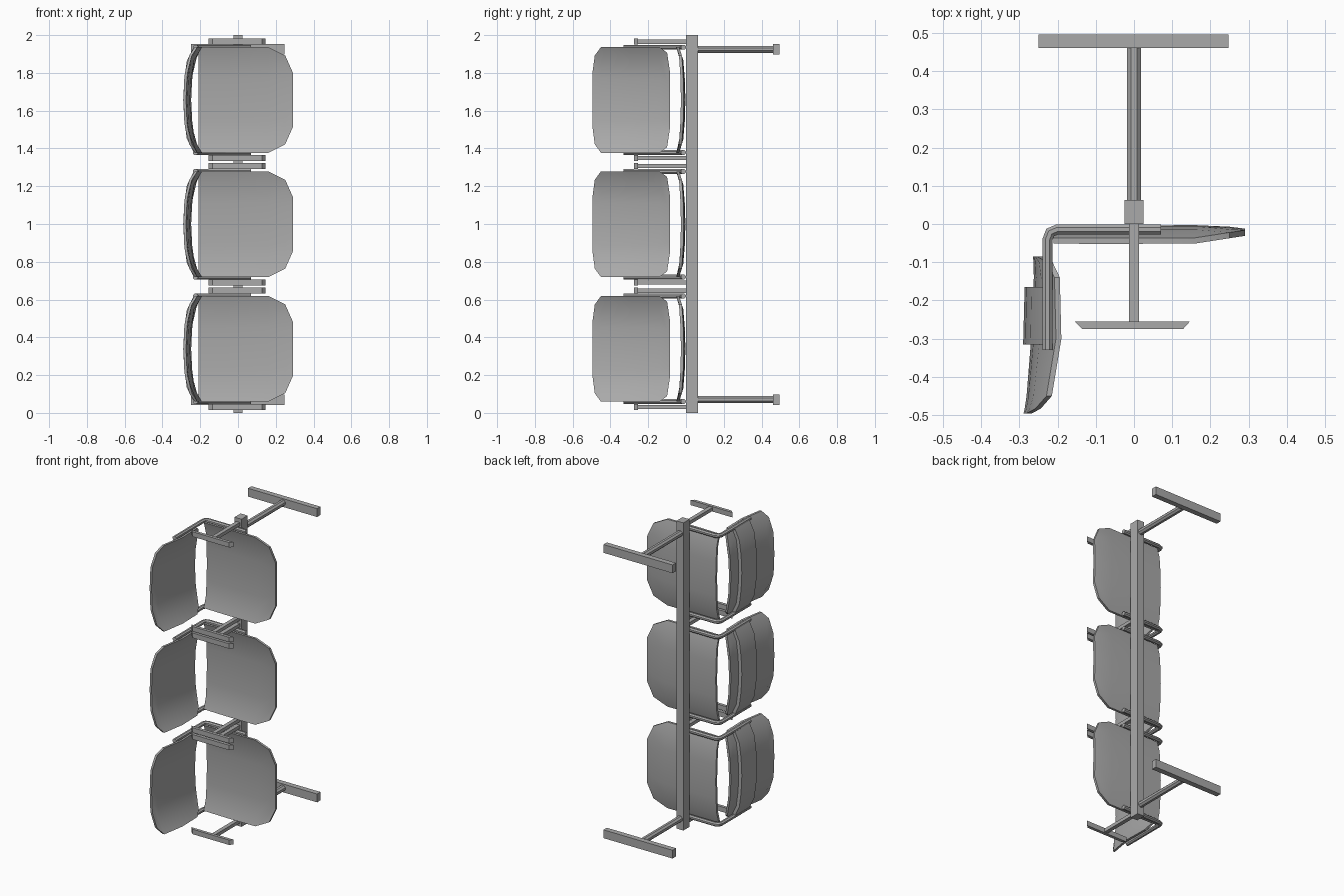
import bpy, bmesh, math
from mathutils import Vector

cube = bpy.data.objects.get("Cube")
if cube:
    bpy.data.objects.remove(cube)

grey = bpy.data.materials.new("metal_grey")
grey.use_nodes = True
grey.diffuse_color = (0.40, 0.40, 0.40, 1)
grey.node_tree.nodes["Principled BSDF"].inputs["Base Color"].default_value = (0.40, 0.40, 0.40, 1)


def finish(bm, name, smooth=True):
    bmesh.ops.recalc_face_normals(bm, faces=bm.faces[:])
    me = bpy.data.meshes.new(name)
    bm.to_mesh(me)
    bm.free()
    me.materials.append(grey)
    if smooth:
        me.shade_smooth()
        me.set_sharp_from_angle(angle=math.radians(30))
    ob = bpy.data.objects.new(name, me)
    bpy.context.collection.objects.link(ob)
    return ob


def box(name, lo, hi):
    bm = bmesh.new()
    bmesh.ops.create_cube(bm, size=1)
    for v in bm.verts:
        v.co = [a + (c + 0.5) * (b - a) for a, b, c in zip(lo, hi, v.co)]
    return finish(bm, name, False)


def prism(name, outline, z0, z1):
    """Extrude an xy outline along z."""
    bm = bmesh.new()
    face = bm.faces.new([bm.verts.new((x, y, z0)) for x, y in outline])
    ext = bmesh.ops.extrude_face_region(bm, geom=[face])
    for v in ext["geom"]:
        if isinstance(v, bmesh.types.BMVert):
            v.co.z = z1
    return finish(bm, name, False)


def tube(name, path, rad):
    """Eight-sided mitred tube along a path in a plane of constant z."""
    bm = bmesh.new()
    pts = [Vector(p) for p in path]
    up = Vector((0, 0, 1))
    rings = []
    for i, p in enumerate(pts):
        d_in = (p - pts[max(i - 1, 0)]).normalized()
        d_out = (pts[min(i + 1, len(pts) - 1)] - p).normalized()
        d = (d_in + d_out).normalized()
        side = up.cross(d)
        stretch = 1 / max(d.dot(d_out if i == 0 else d_in), 0.5)
        ring = []
        for k in range(8):
            a = math.tau * (k + 0.5) / 8
            ring.append(bm.verts.new(p + side * rad * stretch * math.cos(a) + up * rad * math.sin(a)))
        rings.append(ring)
    for a, b in zip(rings, rings[1:]):
        for k in range(8):
            bm.faces.new((a[k], a[(k + 1) % 8], b[(k + 1) % 8], b[k]))
    bm.faces.new(rings[0])
    bm.faces.new(rings[-1])
    return finish(bm, name)


def dish(z):
    """Rise of a curved panel across its width, 0 in the middle to 1 at the edge."""
    t = abs(z) / 0.28
    if t < 0.4:
        return 0.1 * t / 0.4
    if t < 0.75:
        return 0.1 + 0.25 * (t - 0.4) / 0.35
    return 0.35 + 0.65 * (t - 0.75) / 0.25


def panel(name, rows, place, thick, zc):
    """Dished slab; rows hold (position, base height, rise, half width)."""
    bm = bmesh.new()
    us = (-1, -0.75, -0.4, 0, 0.4, 0.75, 1)
    skins = []
    for off in (0, -thick):
        skins.append([[bm.verts.new(place(s, h + rise * dish(u * w) + off, zc + u * w))
                       for u in us] for s, h, rise, w in rows])
    n, m = len(rows), len(us)
    for g in skins:
        for i in range(n - 1):
            for j in range(m - 1):
                bm.faces.new((g[i][j], g[i + 1][j], g[i + 1][j + 1], g[i][j + 1]))
    rim = ([(0, j) for j in range(m)] + [(i, m - 1) for i in range(1, n)]
           + [(n - 1, j) for j in range(m - 2, -1, -1)] + [(i, 0) for i in range(n - 2, 0, -1)])
    a, b = skins
    for (i, j), (k, l) in zip(rim, rim[1:] + rim[:1]):
        bm.faces.new((a[i][j], a[k][l], b[k][l], b[i][j]))
    return finish(bm, name)


def on_seat(s, h, z):
    return (s, -h, z)


def on_back(s, h, z):
    return (h, s, z)


SEAT = [(-0.21, 0.020, 0.032, 0.278), (-0.05, 0.019, 0.033, 0.28), (0.16, 0.018, 0.033, 0.28),
        (0.25, 0.022, 0.026, 0.235), (0.29, 0.027, 0.022, 0.145)]
BACK = [(-0.085, -0.250, 0.050, 0.15), (-0.10, -0.249, 0.050, 0.25), (-0.14, -0.248, 0.054, 0.28),
        (-0.30, -0.255, 0.065, 0.28), (-0.45, -0.267, 0.052, 0.28),
        (-0.483, -0.272, 0.048, 0.235), (-0.495, -0.275, 0.045, 0.145)]
STRIP = [(-0.165, -0.264, 0.052, 0.275), (-0.315, -0.268, 0.056, 0.275)]

# Main beam
box("main_beam", (-0.025, 0, 0), (0.025, 0.063, 2))

# Legs and feet at both ends
for end, z in (("lower", 0.07), ("upper", 1.925)):
    tube(end + "_leg", [(0, 0.05, z), (0, 0.465, z)], 0.020)
    box(end + "_foot", (-0.25, 0.46, z - 0.027), (0.247, 0.495, z + 0.027))

# Three seats with backrests, side frames and armrests
for n, zc in enumerate((0.339, 0.999, 1.657), 1):
    tag = "_%d" % n
    panel("seat" + tag, SEAT, on_seat, 0.015, zc)
    panel("backrest" + tag, BACK, on_back, 0.014, zc)
    panel("back_strip" + tag, STRIP, on_back, 0.022, zc)
    for side, s in (("lower", -1), ("upper", 1)):
        zf = zc + s * 0.279
        tube(side + "_side_frame" + tag,
             [(0.07, -0.014, zf), (-0.20, -0.014, zf), (-0.219, -0.022, zf),
              (-0.226, -0.04, zf), (-0.226, -0.33, zf)], 0.014)
        za = zc + s * 0.308
        box(side + "_arm_post" + tag, (-0.013, -0.257, za - 0.011), (0.013, 0.005, za + 0.011))
        prism(side + "_armrest" + tag,
              [(-0.155, -0.255), (0.146, -0.255), (0.128, -0.275), (-0.135, -0.275)],
              za - 0.016, za + 0.016)
